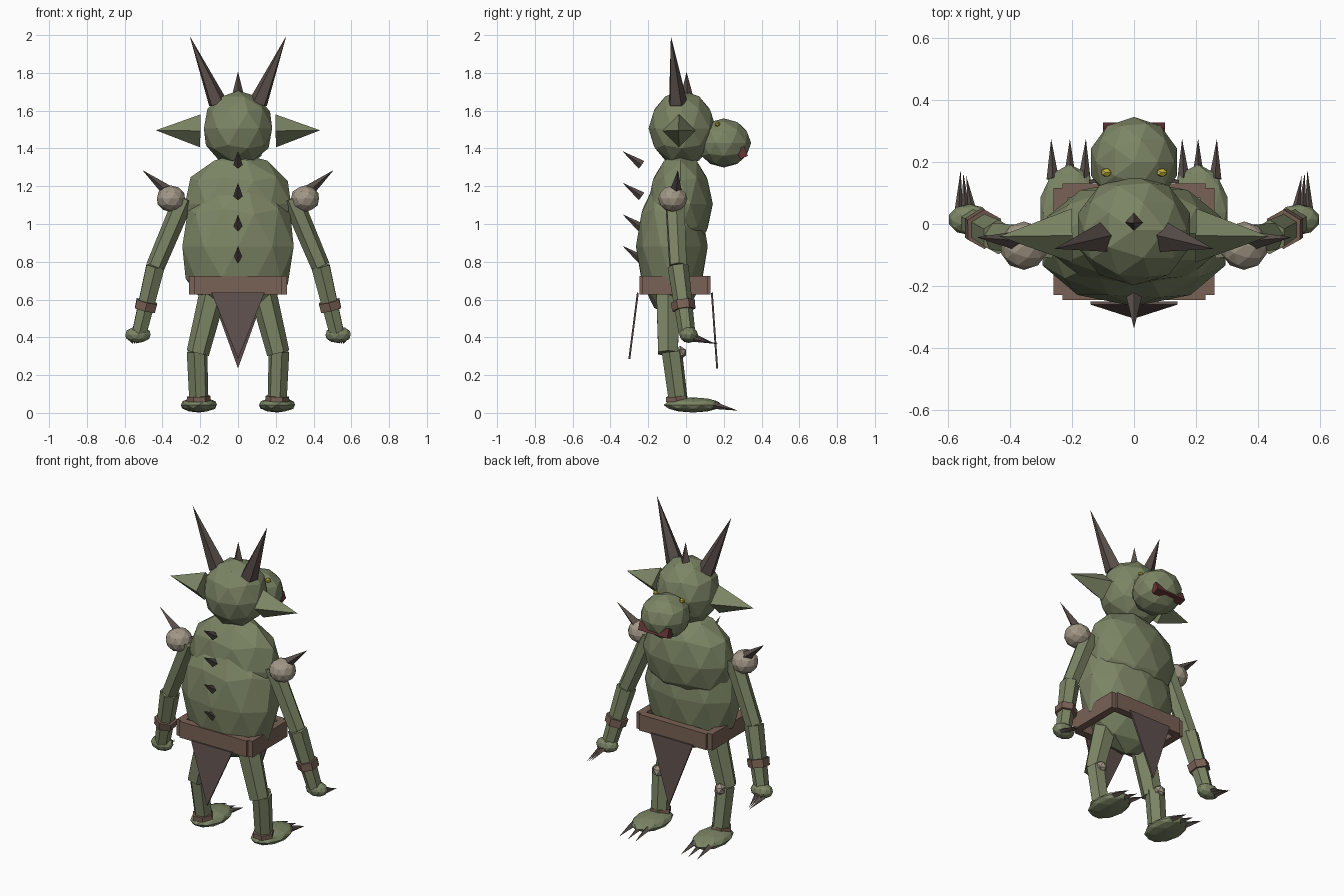
import bpy, bmesh
from mathutils import Vector, Matrix

if "Cube" in bpy.data.objects:
    bpy.data.objects.remove(bpy.data.objects["Cube"])


def material(name, rgb):
    m = bpy.data.materials.new(name)
    m.diffuse_color = (*rgb, 1)
    m.use_nodes = True
    m.node_tree.nodes["Principled BSDF"].inputs["Base Color"].default_value = m.diffuse_color
    return m


SKIN = material("skin", (0.20, 0.235, 0.13))
HORN = material("horn", (0.10, 0.078, 0.07))
BONE = material("bone", (0.36, 0.31, 0.24))
LEATHER = material("leather", (0.19, 0.12, 0.09))
CLOTH = material("cloth", (0.11, 0.08, 0.075))
MOUTH = material("mouth_red", (0.13, 0.035, 0.035))
EYE = material("eye_yellow", (0.55, 0.45, 0.05))


def finish(name, bm, mat, matrix=None):
    if matrix:
        bm.transform(matrix)
    bmesh.ops.recalc_face_normals(bm, faces=bm.faces)
    me = bpy.data.meshes.new(name)
    bm.to_mesh(me)
    bm.free()
    me.materials.append(mat)
    ob = bpy.data.objects.new(name, me)
    bpy.context.collection.objects.link(ob)
    return ob


def ball(name, centre, half, mat, level=2):
    bm = bmesh.new()
    bmesh.ops.create_icosphere(bm, subdivisions=level, radius=1)
    return finish(name, bm, mat, Matrix.Translation(centre) @ Matrix.Diagonal((*half, 1)))


def taper(name, a, b, r1, r2, mat, sides=6):
    """Cone or cylinder running from a to b."""
    a, b = Vector(a), Vector(b)
    d = b - a
    bm = bmesh.new()
    bmesh.ops.create_cone(bm, cap_ends=True, segments=sides, radius1=r1, radius2=r2, depth=d.length)
    if r2 == 0:
        bmesh.ops.remove_doubles(bm, verts=bm.verts, dist=1e-5)
    rot = d.to_track_quat('Z', 'Y').to_matrix().to_4x4()
    return finish(name, bm, mat, Matrix.Translation((a + b) / 2) @ rot)


def box(name, centre, size, mat, tilt=0):
    bm = bmesh.new()
    bmesh.ops.create_cube(bm, size=1)
    return finish(name, bm, mat, Matrix.Translation(centre) @ Matrix.Rotation(tilt, 4, 'X')
                  @ Matrix.Diagonal((*size, 1)))


def flap(name, half, y_top, y_tip, z_top, z_tip):
    bm = bmesh.new()
    bm.faces.new([bm.verts.new(p) for p in
                  ((-half, y_top, z_top), (half, y_top, z_top), (0, y_tip, z_tip))])
    ob = finish(name, bm, CLOTH)
    mod = ob.modifiers.new("thickness", 'SOLIDIFY')
    mod.thickness = 0.01
    mod.offset = 0


# Torso and head
ball("belly", (0, -0.075, 0.885), (0.31, 0.19, 0.38), SKIN)
ball("chest", (0, -0.03, 1.11), (0.295, 0.172, 0.27), SKIN)
ball("head", (0, -0.02, 1.51), (0.19, 0.178, 0.2), SKIN)
ball("snout", (0, 0.2, 1.433), (0.145, 0.145, 0.13), SKIN)
box("mouth", (0, 0.297, 1.382), (0.2, 0.045, 0.055), MOUTH, 0.35)
taper("crown_spike", (0, 0.005, 1.68), (0, 0.003, 1.81), 0.033, 0, HORN, 4)

# Spikes down the back
for i in range(4):
    z = 1.317 - i * 0.167
    taper(f"back_spike_{i + 1}", (0, -0.235, z), (0, -0.337, z + 0.073), 0.025, 0, HORN, 4)

# Belt frame and hanging cloth
for name, y in (("belt_back", -0.222), ("belt_front", 0.107)):
    box(name, (0, y, 0.68), (0.46, 0.046, 0.1), LEATHER)
flap("front_cloth", 0.145, 0.137, 0.165, 0.64, 0.24)
flap("back_cloth", 0.14, -0.255, -0.3, 0.64, 0.29)

# Paired parts
for s, side in ((1, "right"), (-1, "left")):
    def P(x, y, z):
        return (s * x, y, z)

    box(f"{side}_belt_side", P(0.237, -0.057, 0.68), (0.046, 0.345, 0.1), LEATHER)

    # Head details
    taper(f"{side}_ear", P(0.2, -0.037, 1.497), P(0.435, -0.04, 1.5), 0.087, 0, SKIN, 4)
    taper(f"{side}_horn", P(0.108, -0.045, 1.645), P(0.256, -0.08, 2.0), 0.052, 0, HORN, 5)
    ball(f"{side}_eye", P(0.09, 0.166, 1.533), (0.019, 0.015, 0.015), EYE, 1)

    # Arm
    ball(f"{side}_shoulder_pad", P(0.355, -0.07, 1.138), (0.078, 0.078, 0.07), BONE, 2)
    taper(f"{side}_shoulder_spike", P(0.365, -0.055, 1.172), P(0.507, -0.043, 1.29), 0.034, 0, HORN, 4)
    elbow, wrist = P(0.437, -0.042, 0.78), P(0.522, 0.005, 0.43)
    taper(f"{side}_upper_arm", P(0.285, -0.06, 1.14), elbow, 0.055, 0.05, SKIN)
    taper(f"{side}_forearm", elbow, wrist, 0.056, 0.044, SKIN)
    e, w = Vector(elbow), Vector(wrist)
    taper(f"{side}_wristband", e.lerp(w, 0.53), e.lerp(w, 0.66), 0.064, 0.062, LEATHER)
    ball(f"{side}_hand", P(0.53, 0.014, 0.418), (0.07, 0.05, 0.044), SKIN, 2)
    for i, dx in enumerate((-0.022, 0, 0.022)):
        taper(f"{side}_finger_claw_{i + 1}", P(0.543 + dx, 0.04, 0.403 - dx * 0.4),
              P(0.55 + dx * 0.4, 0.165 + dx * 0.4, 0.368), 0.014, 0, HORN, 4)

    # Leg
    taper(f"{side}_thigh", P(0.13, -0.095, 0.65), P(0.213, -0.095, 0.32), 0.072, 0.06, SKIN)
    taper(f"{side}_shin", P(0.217, -0.075, 0.33), P(0.207, -0.04, 0.06), 0.056, 0.052, SKIN)
    ball(f"{side}_knee", P(0.213, -0.03, 0.323), (0.036, 0.034, 0.036), BONE, 1)
    taper(f"{side}_ankle_band", P(0.208, -0.048, 0.066), P(0.209, -0.05, 0.092), 0.064, 0.062, LEATHER)
    ball(f"{side}_foot", P(0.207, 0.037, 0.046), (0.1, 0.155, 0.04), SKIN, 2)
    for i, x in enumerate((0.16, 0.207, 0.262)):
        taper(f"{side}_toe_claw_{i + 1}", P(x, 0.145, 0.045), P(x + (x - 0.21) * 0.1, 0.275, 0.016),
              0.02, 0, HORN, 4)

# Rest the feet on the ground
for ob in bpy.context.collection.objects:
    ob.location.z -= 0.004
